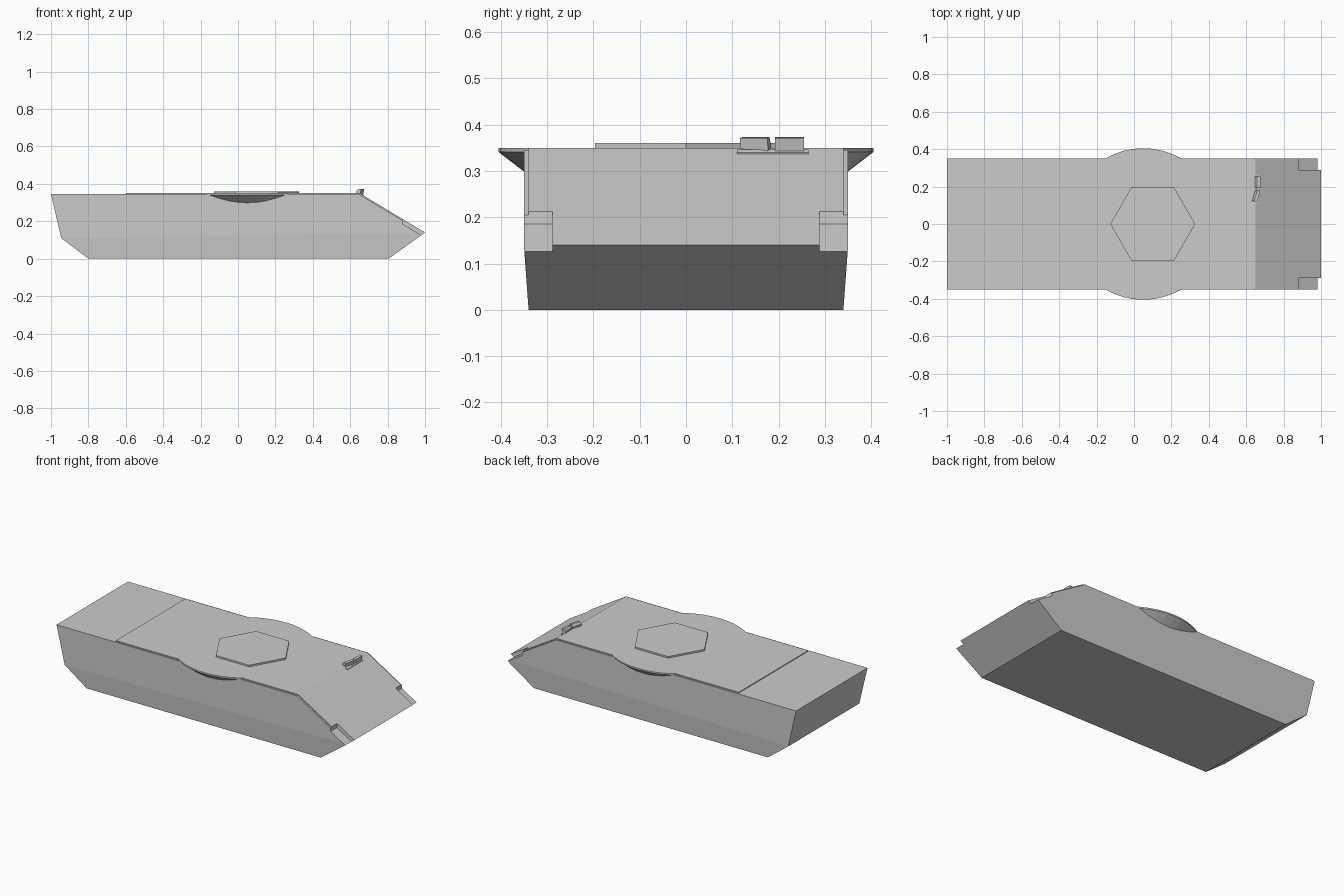
import bpy, bmesh, math
from mathutils import Matrix

if "Cube" in bpy.data.objects:
    bpy.data.objects.remove(bpy.data.objects["Cube"])


def to_object(name, bm):
    bmesh.ops.recalc_face_normals(bm, faces=bm.faces[:])
    me = bpy.data.meshes.new(name)
    bm.to_mesh(me)
    bm.free()
    ob = bpy.data.objects.new(name, me)
    bpy.context.collection.objects.link(ob)
    return ob


def prism_bm(profile, y0, y1):
    """Extrude an XZ profile from y0 to y1."""
    bm = bmesh.new()
    a = [bm.verts.new((x, y0, z)) for x, z in profile]
    b = [bm.verts.new((x, y1, z)) for x, z in profile]
    n = len(profile)
    bm.faces.new(a)
    bm.faces.new(b[::-1])
    for i in range(n):
        j = (i + 1) % n
        bm.faces.new((a[i], b[i], b[j], a[j]))
    return bm, a, b


def prism(name, profile, y0, y1):
    return to_object(name, prism_bm(profile, y0, y1)[0])


def combine(target, other, operation):
    mod = target.modifiers.new("combine", 'BOOLEAN')
    mod.operation, mod.object, mod.solver = operation, other, 'EXACT'
    bpy.context.view_layer.objects.active = target
    bpy.ops.object.modifier_apply(modifier=mod.name)
    bpy.data.objects.remove(other)


def cone(name, sides, r_low, r_high, z0, z1, x, turn=0.0):
    bm = bmesh.new()
    bmesh.ops.create_cone(bm, cap_ends=True, segments=sides, radius1=r_low,
                          radius2=r_high, depth=z1 - z0,
                          matrix=Matrix.Translation((x, 0, (z0 + z1) / 2))
                          @ Matrix.Rotation(turn, 4, 'Z'))
    return to_object(name, bm)


# Hull body, with the lower sides leaning in slightly
profile = [(-0.8, 0), (0.805, 0), (0.995, 0.1364), (0.647, 0.345),
           (-1, 0.345), (-0.945, 0.11)]
bm, left, right = prism_bm(profile, -1, 1)
for v in bm.verts:
    v.co.y *= 0.34 + 0.01 * min(v.co.z / 0.1364, 1)
for side in (left, right):
    bmesh.ops.connect_verts(bm, verts=[side[2], side[5]])
hull = to_object("hull", bm)

# Raised deck and sloped front plate
combine(hull, prism("deck_plate", [(-0.6, 0.35), (0.65, 0.35), (1, 0.14),
        (0.985, 0.13), (0.63, 0.3), (-0.6, 0.3)], -0.34, 0.34), 'UNION')

# Turret ring bulging out of both sides: cone below, thin rim above
bm = bmesh.new()
rings = []
for r, z in ((0.345, 0.295), (0.405, 0.341), (0.405, 0.35)):
    rings.append([bm.verts.new((0.05 + r * math.cos(t), r * math.sin(t), z))
                  for t in [2 * math.pi * i / 48 for i in range(48)]])
bm.faces.new(rings[0])
bm.faces.new(rings[2])
for lo, hi in zip(rings, rings[1:]):
    for i in range(48):
        j = (i + 1) % 48
        bm.faces.new((lo[i], lo[j], hi[j], hi[i]))
combine(hull, to_object("turret_ring", bm), 'UNION')

# Stepped notches in the front corners
for s in (-1, 1):
    combine(hull, prism("notch", [(0.88, 0.3), (0.88, 0.186), (0.98, 0.1255),
            (1.1, 0.053), (1.1, 0.3)], *sorted((s * 0.288, s * 0.5))), 'DIFFERENCE')

# Hexagonal roof plate
cone("roof_plate", 6, 0.227, 0.227, 0.345, 0.36, 0.1, math.pi / 6 * 0)
plate = bpy.data.objects["roof_plate"]
xs = [v.co.x for v in plate.data.vertices]
if max(xs) < 0.31:
    plate.data.transform(Matrix.Translation((0.1, 0, 0)) @ Matrix.Rotation(math.pi / 6, 4, 'Z')
                         @ Matrix.Translation((-0.1, 0, 0)))

# Driver's vision blocks on a small base
prism("vision_base", [(0.635, 0.33), (0.672, 0.333), (0.674, 0.34),
                      (0.665, 0.346), (0.635, 0.346)], 0.11, 0.265)
block = [(0.648, 0.34), (0.648, 0.36), (0.658, 0.373), (0.675, 0.371), (0.669, 0.343)]
prism("vision_block_outer", block, 0.192, 0.255)
inner = prism("vision_block_inner", block, -0.031, 0.031)
inner.data.transform(Matrix.Translation((0.652, 0.15, 0)) @ Matrix.Rotation(-0.28, 4, 'Z')
                     @ Matrix.Translation((-0.66, 0, 0)))
